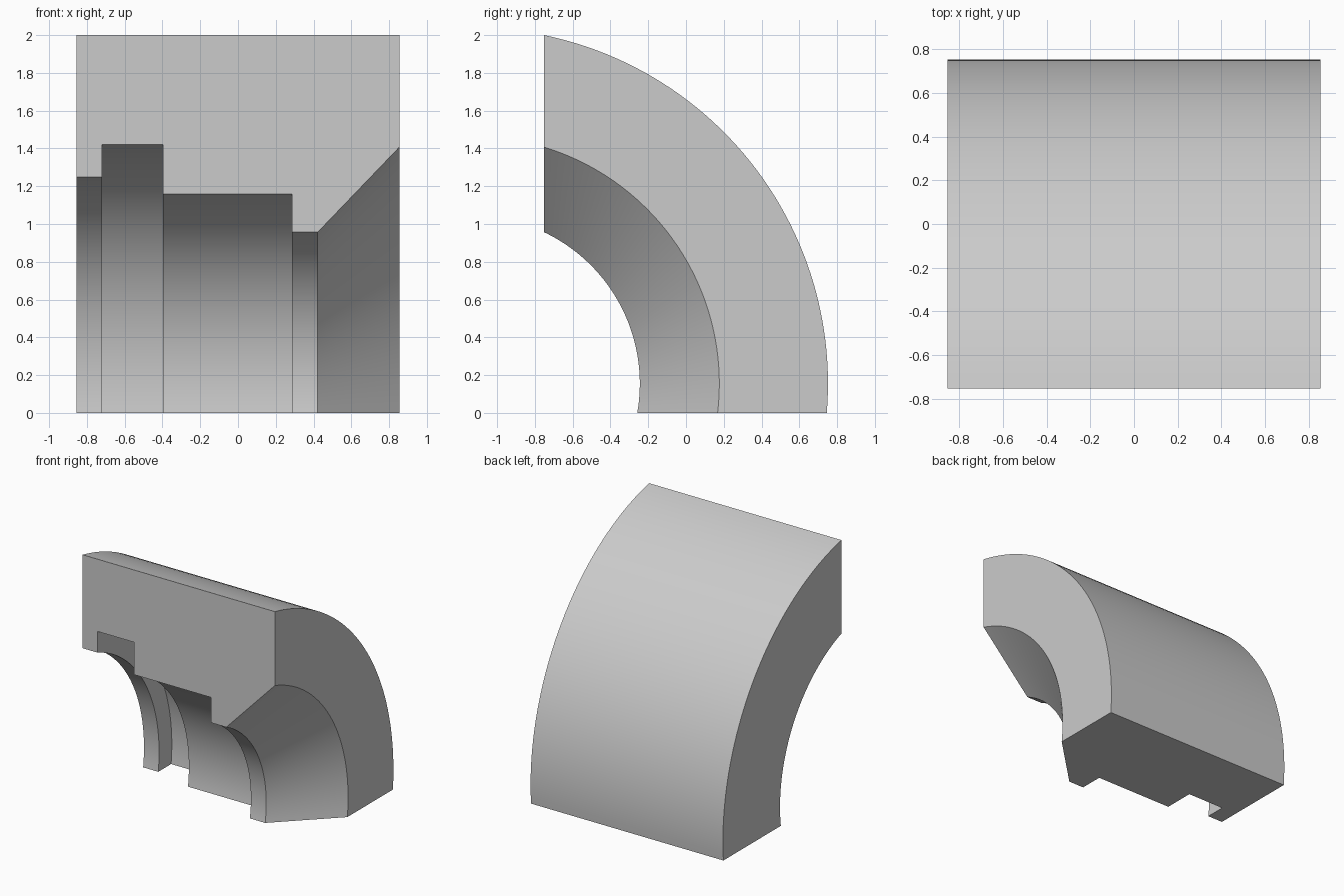
import bpy
import bmesh
import math

cube = bpy.data.objects.get("Cube")
if cube:
    bpy.data.objects.remove(cube, do_unlink=True)

# Axis of revolution (parallel to x) and the vertical front cut plane
AXIS_Y, AXIS_Z = -1.132, 0.155
FRONT_Y = -0.752
SEGMENTS = 48
HALF = 0.854

# Section on the front cut plane, as (x, z): outer wall, then the stepped bore
SECTION = [
    (-HALF, 2.0), (HALF, 2.0),
    (HALF, 1.407), (0.422, 0.957),      # conical mouth
    (0.286, 0.957), (0.286, 1.16),      # narrow neck
    (-0.396, 1.16), (-0.396, 1.42),     # main bore
    (-0.72, 1.42), (-0.72, 1.25),       # wide groove
    (-HALF, 1.25),                      # end lip
]


def arc(x, z_front):
    """Points swept about the axis from the front plane down to the ground."""
    offset = FRONT_Y - AXIS_Y
    radius = math.hypot(offset, z_front - AXIS_Z)
    start = math.acos(offset / radius)
    end = math.asin(-AXIS_Z / radius)
    for i in range(SEGMENTS + 1):
        t = start + (end - start) * i / SEGMENTS
        yield (x, AXIS_Y + radius * math.cos(t), AXIS_Z + radius * math.sin(t))


# Sweep every section corner, bridge neighbours, cap front and bottom
bm = bmesh.new()
rows = [[bm.verts.new(p) for p in arc(x, z)] for x, z in SECTION]
for a, b in zip(rows, rows[1:] + rows[:1]):
    for i in range(SEGMENTS):
        bm.faces.new((a[i], b[i], b[i + 1], a[i + 1]))
bm.faces.new([row[0] for row in rows])
bm.faces.new([row[-1] for row in rows])
bmesh.ops.recalc_face_normals(bm, faces=bm.faces)

mesh = bpy.data.meshes.new("bored_sleeve_section")
bm.to_mesh(mesh)
bm.free()
sleeve = bpy.data.objects.new("bored_sleeve_section", mesh)
bpy.context.collection.objects.link(sleeve)

# Plain grey material
grey = bpy.data.materials.new("light_grey")
grey.use_nodes = True
colour = (0.6, 0.6, 0.6, 1.0)
grey.diffuse_color = colour
grey.node_tree.nodes["Principled BSDF"].inputs["Base Color"].default_value = colour
mesh.materials.append(grey)

# Smooth curved walls, sharp corners
bpy.ops.object.select_all(action="DESELECT")
sleeve.select_set(True)
bpy.context.view_layer.objects.active = sleeve
bpy.ops.object.shade_smooth_by_angle(angle=math.radians(25))
